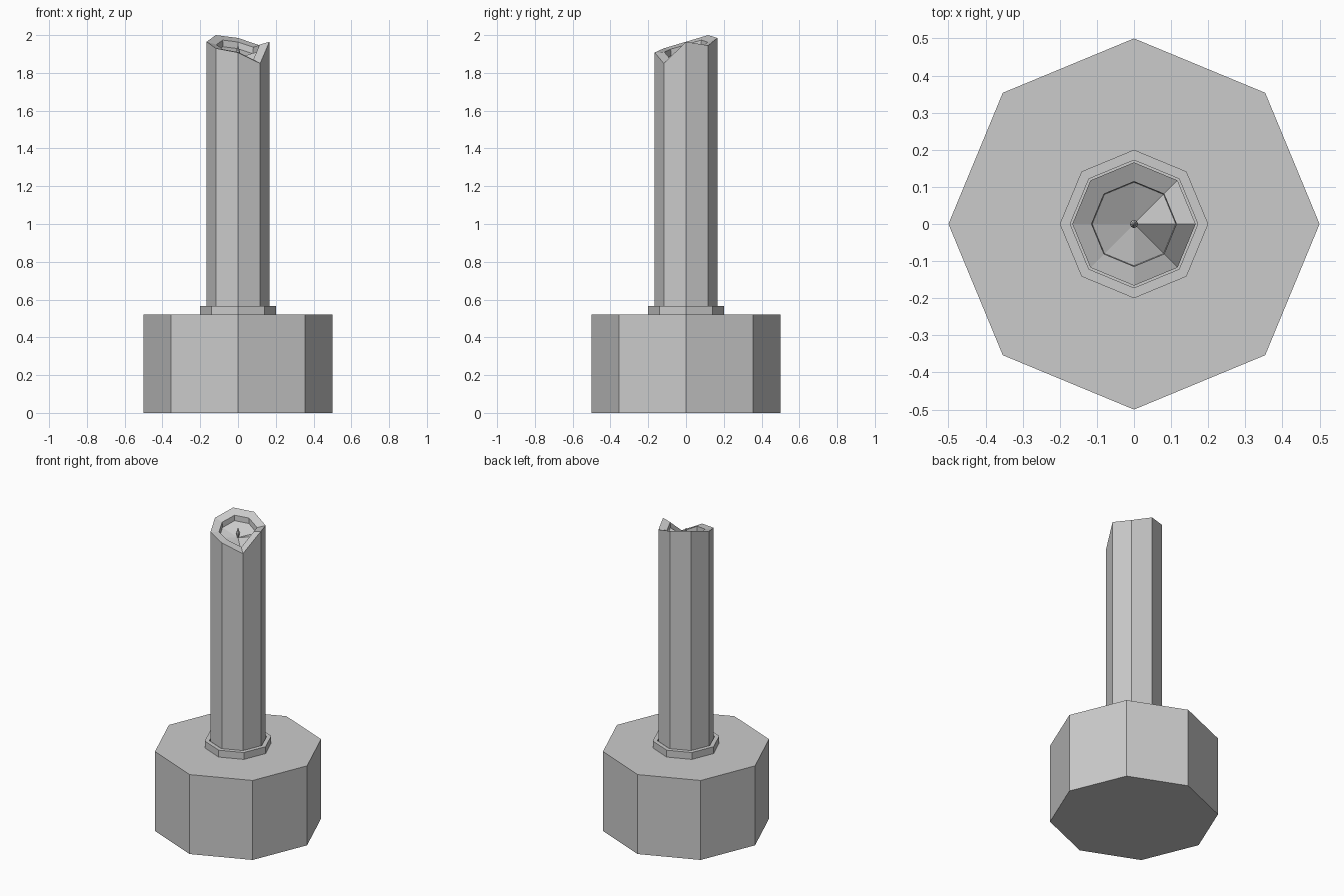
import bpy, bmesh
from math import cos, sin, pi

cube = bpy.data.objects.get("Cube")
if cube:
    bpy.data.objects.remove(cube)

SIDES = 8
grey = bpy.data.materials.new("plain_grey")
grey.use_nodes = True
colour = (0.6, 0.6, 0.6, 1)
grey.diffuse_color = colour
grey.node_tree.nodes["Principled BSDF"].inputs["Base Color"].default_value = colour


def ring(bm, radius, heights):
    """Octagon of vertices, at one height or one height per corner."""
    if not isinstance(heights, list):
        heights = [heights] * SIDES
    return [bm.verts.new((radius * cos(2 * pi * k / SIDES), radius * sin(2 * pi * k / SIDES), z))
            for k, z in enumerate(heights)]


def bridge(bm, a, b):
    for k in range(SIDES):
        n = (k + 1) % SIDES
        bm.faces.new((a[k], a[n], b[n], b[k]))


def fan(bm, a, z):
    tip = bm.verts.new((0, 0, z))
    for k in range(SIDES):
        bm.faces.new((a[k], a[(k + 1) % SIDES], tip))


def finish(bm, name):
    bmesh.ops.recalc_face_normals(bm, faces=bm.faces)
    mesh = bpy.data.meshes.new(name)
    bm.to_mesh(mesh)
    bm.free()
    mesh.materials.append(grey)
    obj = bpy.data.objects.new(name, mesh)
    bpy.context.collection.objects.link(obj)


def stack(name, profile, closed=False):
    """Octagonal solid from (radius, z) pairs; closed profiles form a hollow ring."""
    bm = bmesh.new()
    rings = [ring(bm, r, z) for r, z in profile]
    for a, b in zip(rings, rings[1:]):
        bridge(bm, a, b)
    if closed:
        bridge(bm, rings[-1], rings[0])
    else:
        bm.faces.new(rings[0])
        bm.faces.new(rings[-1])
    finish(bm, name)


# Heavy base and the collar holding the candle
stack("base", [(0.5, 0), (0.5, 0.52)])
stack("collar", [(0.2, 0.515), (0.2, 0.565), (0.172, 0.565), (0.172, 0.515)], closed=True)

# Candle with an uneven melted rim and a sunken pool
rim = [1.965, 1.945, 1.985, 2.0, 1.965, 1.93, 1.908, 1.85]
centre, inset, depth = 1.915, 0.69, 0.035
lip = [centre + (z - centre) * inset for z in rim]
bm = bmesh.new()
foot = ring(bm, 0.166, 0.515)
outer = ring(bm, 0.166, rim)
inner = ring(bm, 0.166 * inset, lip)
pool = ring(bm, 0.166 * inset - 0.002, [z - depth for z in lip])
bm.faces.new(foot)
for a, b in ((foot, outer), (outer, inner), (inner, pool)):
    bridge(bm, a, b)
fan(bm, pool, centre - depth)
finish(bm, "candle")

# Small teardrop wick
stack("wick", [(0.004, 1.875), (0.011, 1.91), (0.002, 1.942)])
